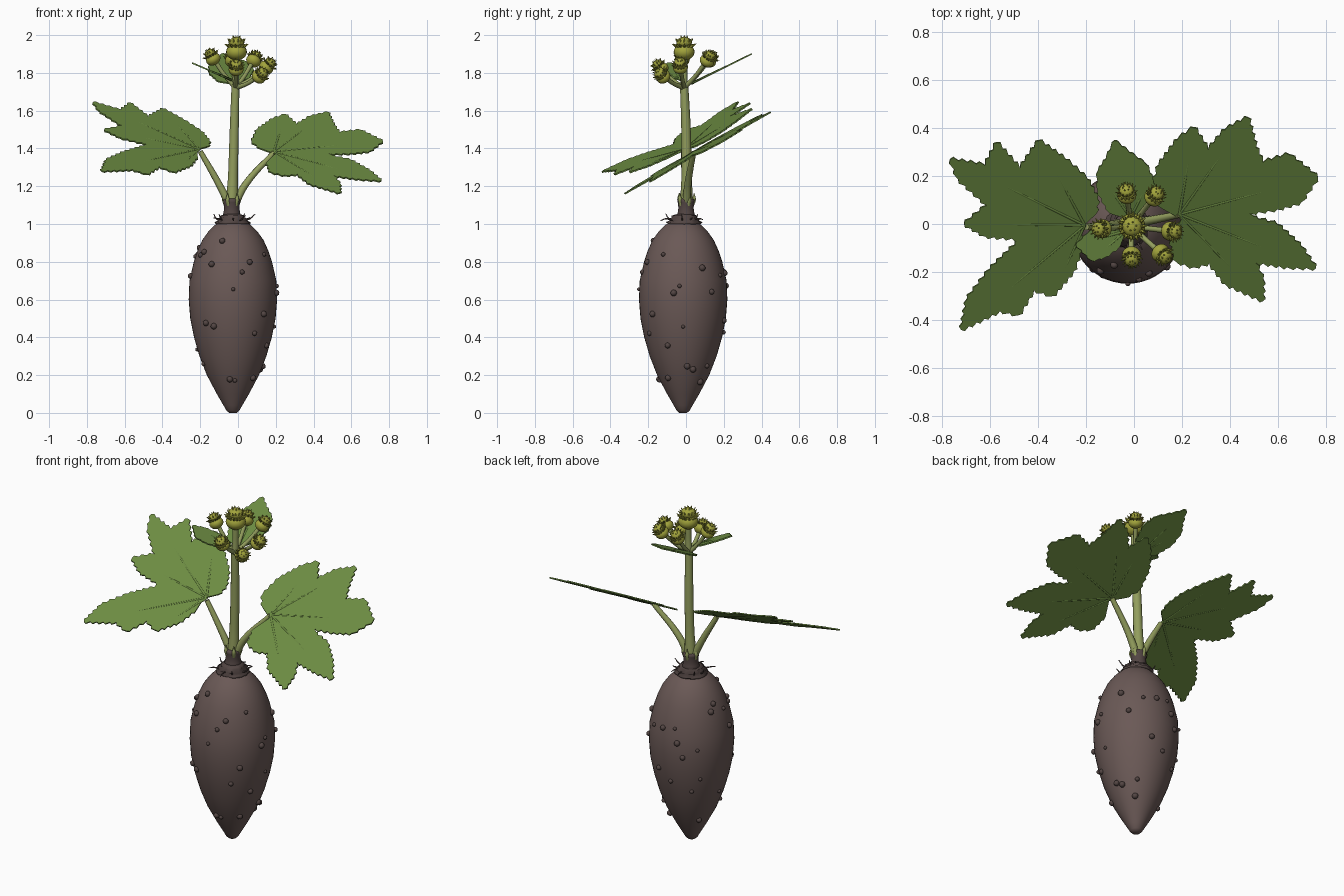
import bpy, bmesh, math, random
from mathutils import Vector, Matrix

if "Cube" in bpy.data.objects:
    bpy.data.objects.remove(bpy.data.objects["Cube"])

random.seed(4)


def material(name, rgb):
    m = bpy.data.materials.new(name)
    m.diffuse_color = (*rgb, 1)
    m.use_nodes = True
    m.node_tree.nodes["Principled BSDF"].inputs["Base Color"].default_value = m.diffuse_color
    return m


BROWN = material("tuber brown", (.145, .10, .093))
DARK = material("dark bark", (.085, .06, .056))
STEM = material("pale stem green", (.29, .34, .11))
LEAF = material("leaf green", (.15, .26, .055))
BUD = material("flower yellow green", (.36, .37, .045))
TIP = material("flower spike olive", (.25, .26, .035))


def finish(bm, name, mat, smooth=True):
    bmesh.ops.recalc_face_normals(bm, faces=bm.faces)
    me = bpy.data.meshes.new(name)
    bm.to_mesh(me)
    bm.free()
    me.materials.append(mat)
    for p in me.polygons:
        p.use_smooth = smooth
    ob = bpy.data.objects.new(name, me)
    bpy.context.collection.objects.link(ob)
    return ob


def lathe(name, profile, cx, cy, mat, sides=48, wobble=0):
    bm = bmesh.new()
    rings = []
    for r, z in profile:
        ring = []
        for i in range(sides):
            a = math.tau * i / sides
            k = r * (1 + random.uniform(-wobble, wobble))
            ring.append(bm.verts.new((cx + k * math.cos(a), cy + k * math.sin(a), z)))
        rings.append(ring)
    for a, b in zip(rings, rings[1:]):
        for i in range(sides):
            j = (i + 1) % sides
            bm.faces.new((a[i], a[j], b[j], b[i]))
    bm.faces.new(rings[0])
    bm.faces.new(rings[-1])
    return finish(bm, name, mat)


def tube(name, points, radii, mat):
    # tapered curve through a few points
    cu = bpy.data.curves.new(name, 'CURVE')
    cu.dimensions = '3D'
    cu.bevel_depth = 1
    cu.bevel_resolution = 3
    cu.resolution_u = 6
    cu.use_fill_caps = True
    sp = cu.splines.new('BEZIER')
    sp.bezier_points.add(len(points) - 1)
    for bp, co, r in zip(sp.bezier_points, points, radii):
        bp.co = co
        bp.radius = r
        bp.handle_left_type = bp.handle_right_type = 'AUTO'
    cu.materials.append(mat)
    ob = bpy.data.objects.new(name, cu)
    bpy.context.collection.objects.link(ob)


# Tuber
PROFILE = [(.02, 0), (.034, .012), (.05, .04), (.085, .1), (.138, .2), (.177, .3), (.206, .4),
           (.226, .5), (.234, .6), (.230, .7), (.207, .8), (.187, .86), (.162, .915),
           (.13, .96), (.095, .995), (.06, 1.015)]
TX, TY = -.027, -.015
lathe("tuber", PROFILE, TX, TY, BROWN)


def tuber_radius(z):
    for (r0, z0), (r1, z1) in zip(PROFILE, PROFILE[1:]):
        if z0 <= z <= z1:
            return r0 + (r1 - r0) * (z - z0) / (z1 - z0)


# Warts scattered over the tuber
bm = bmesh.new()
for i in range(42):
    z, a = random.uniform(.15, .93), i * 2.4
    r = tuber_radius(z) + .002
    s = random.uniform(.009, .018)
    loc = Matrix.Translation((TX + r * math.cos(a), TY + r * math.sin(a), z))
    bmesh.ops.create_icosphere(bm, subdivisions=2, radius=s, matrix=loc)
finish(bm, "tuber_warts", DARK)

# Scaly collar, rootlets and neck
lathe("collar", [(.06, .985), (.088, 1.0), (.092, 1.01), (.075, 1.018), (.082, 1.026), (.064, 1.036),
                 (.066, 1.044), (.04, 1.052)], TX, TY + .005, DARK, 28, .07)
for i in range(9):
    a = .5 + i * 2.4
    d = Vector((math.cos(a), math.sin(a), 0))
    c = Vector((TX, TY, 1.02))
    tube("rootlet", [c + d * .06, c + d * .09 + Vector((0, 0, .008)),
                     c + d * random.uniform(.10, .14) + Vector((0, 0, random.uniform(-.02, .04)))],
         [.005, .004, .002], DARK)
lathe("neck", [(.055, 1.02), (.044, 1.06), (.04, 1.085), (.044, 1.115), (.046, 1.13), (.03, 1.135)],
      -.033, 0, DARK, 24)

# Main stem and its sheath tips
tube("stem", [(-.033, .003, 1.1), (-.027, .003, 1.25), (-.02, 0, 1.5), (-.013, -.01, 1.74)],
     [.035, .027, .025, .022], STEM)
for i in range(5):
    a = .4 + i * 1.257
    d = Vector((math.cos(a), math.sin(a), 0))
    c = Vector((-.033, 0, 0))
    tube("sheath", [c + d * .03 + Vector((0, 0, 1.10)), c + d * .042 + Vector((0, 0, 1.13)),
                    c + d * .043 + Vector((0, 0, 1.165))], [.013, .011, .001], STEM)


# Flat leaves: outline traced from above, toothed, then tilted by a plane
def leaf(name, outline, plane, hub, vein_tips, tooth=.011):
    to_xy = lambda p: Vector(((p[0] - 1134.5) / 240.6, (225 - p[1]) / 240.6))
    lift = lambda p: Vector((p.x, p.y, plane[0] + plane[1] * p.x + plane[2] * p.y))
    pts = [to_xy(p) for p in outline]
    n = len(pts)
    area = sum(pts[i].cross(pts[(i + 1) % n]) for i in range(n))
    sign = 1 if area > 0 else -1
    h = to_xy(hub)
    edge = []
    for i in range(n):
        a, b = pts[i], pts[(i + 1) % n]
        d = b - a
        out = Vector((d.y, -d.x)).normalized() * sign
        steps = max(1, round(d.length / .036))
        # teeth lean away from the leaf base
        lean = .68 if (b - h).length > (a - h).length else .32
        edge.append(a)
        for k in range(steps):
            if i not in (0, n - 1):
                edge.append(a + d * (k + lean) / steps + out * tooth)
            if k < steps - 1:
                edge.append(a + d * (k + 1) / steps)
    bm = bmesh.new()
    f = bm.faces.new([bm.verts.new(lift(p)) for p in edge])
    f.normal_update()
    if f.normal.z < 0:
        f.normal_flip()
    bmesh.ops.triangulate(bm, faces=bm.faces[:])
    me = bpy.data.meshes.new(name)
    bm.to_mesh(me)
    bm.free()
    me.materials.append(LEAF)
    ob = bpy.data.objects.new(name, me)
    bpy.context.collection.objects.link(ob)
    mod = ob.modifiers.new("thickness", 'SOLIDIFY')
    mod.thickness = .008
    mod.offset = 0
    # raised veins
    for t in vein_tips:
        e = h + (to_xy(t) - h) * .85
        tube(name + "_vein", [lift(h), lift((h + e) / 2), lift(e)], [.007, .0055, .002], LEAF)


leaf("left_leaf",
     [(1082, 228), (1096, 215), (1098, 200), (1088, 180), (1066, 160), (1039, 141), (1020, 169), (997, 143),
      (985, 166), (950, 160), (958, 180), (987, 206), (964, 225), (985, 237), (1021, 240), (990, 270),
      (967, 300), (961, 331), (1000, 312), (1019, 316), (1034, 291), (1053, 297), (1074, 272), (1083, 245)],
     (1.355, -.2, .5), (1085, 226), [(1039, 141), (950, 160), (964, 225), (961, 331), (1053, 297)])
leaf("right_leaf",
     [(1182, 220), (1171, 240), (1176, 262), (1194, 268), (1210, 264), (1226, 285), (1264, 302),
      (1264, 280), (1256, 263), (1288, 268), (1317, 269), (1302, 247), (1278, 225), (1241, 215),
      (1278, 210), (1302, 203), (1319, 178), (1290, 155), (1264, 163), (1257, 148), (1249, 118), (1226, 130),
      (1209, 150), (1195, 128), (1178, 140), (1159, 166), (1152, 194), (1164, 210)],
     (1.367, -.05, .555), (1180, 215), [(1264, 302), (1317, 269), (1319, 178), (1249, 118), (1195, 128)])
leaf("rear_bract",
     [(1132, 221), (1110, 214), (1098, 192), (1098, 172), (1106, 160), (1115, 141), (1130, 153),
      (1147, 165), (1154, 182), (1148, 206)],
     (1.73, 0, .49), (1131, 218), [(1115, 141), (1152, 178), (1100, 175)], .007)
leaf("left_bract",
     [(1127, 230), (1110, 224), (1088, 234), (1076, 246), (1092, 262), (1106, 258), (1120, 248)],
     (1.748, -.43, 0), (1126, 232), [(1076, 246), (1094, 260)], .005)

# Leaf stalks
tube("left_petiole", [(-.045, 0, 1.1), (-.095, -.005, 1.2), (-.2, -.012, 1.385)], [.022, .019, .014], STEM)
tube("right_petiole", [(-.02, .002, 1.1), (.04, .01, 1.21), (.19, .04, 1.378)], [.022, .019, .014], STEM)


# Flower heads: round base with a spiky crown
def flower(pos, axis, size):
    rot = Vector((0, 0, 1)).rotation_difference(axis).to_matrix().to_4x4()
    base = Matrix.Translation(pos) @ rot
    bm = bmesh.new()
    for z, r, squash in ((-.008, .040, .8), (.028, .030, .7)):
        m = base @ Matrix.Translation((0, 0, z * size)) @ Matrix.Diagonal((1, 1, squash, 1))
        bmesh.ops.create_uvsphere(bm, u_segments=20, v_segments=12, radius=r * size, matrix=m)
    finish(bm, "flower_head", BUD)
    bm = bmesh.new()
    for count, ring, z, tilt in ((14, .036, .016, 1.0), (12, .027, .032, .6), (6, .012, .042, .2)):
        for i in range(count):
            m = (base @ Matrix.Rotation(math.tau * (i + random.random() * .4) / count, 4, 'Z')
                 @ Matrix.Translation((ring * size, 0, z * size)) @ Matrix.Rotation(tilt, 4, 'Y'))
            bmesh.ops.create_cone(bm, cap_ends=True, segments=6, radius1=.0075 * size,
                                  radius2=.001, depth=.026 * size, matrix=m)
    finish(bm, "flower_spikes", TIP if size < 1.2 else BUD)


HUB = Vector((-.013, -.01, 1.72))
for p in [(-.03, .125, 1.87), (.085, .115, 1.87), (-.135, -.02, 1.88), (.155, -.03, 1.835),
          (-.01, -.135, 1.825), (.115, -.125, 1.785)]:
    p = Vector(p)
    axis = (p - HUB).normalized()
    tube("pedicel", [HUB, HUB.lerp(p, .5) + Vector((0, 0, -.008)), p - axis * .02], [.013, .011, .012], STEM)
    flower(p, (axis + Vector((0, 0, .3))).normalized(), 1)
tube("centre_pedicel", [HUB, (-.01, -.01, 1.8), (-.008, -.01, 1.9)], [.02, .017, .018], STEM)
flower(Vector((-.008, -.01, 1.922)), Vector((0, 0, 1)), 1.38)
